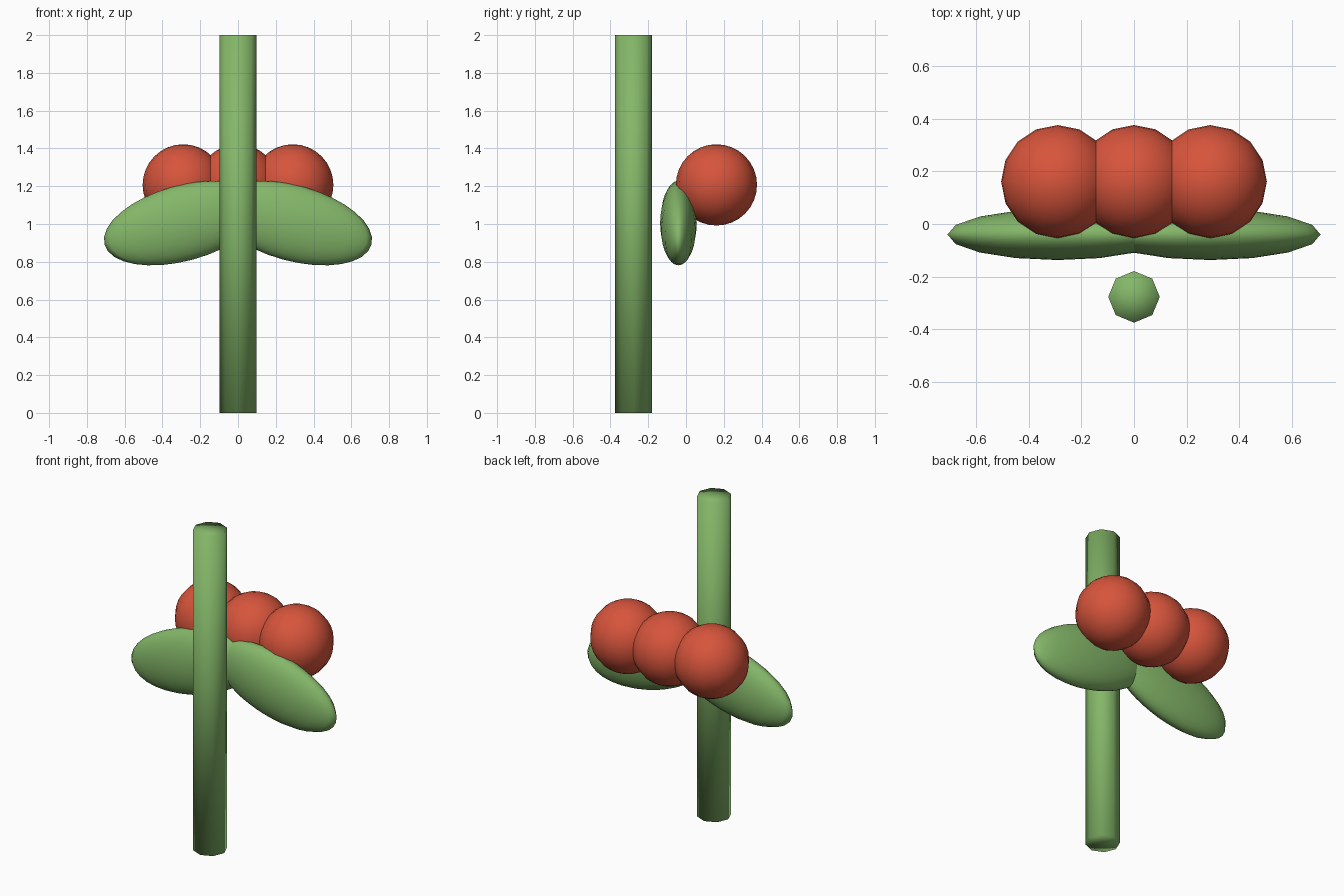
import bpy, math

if "Cube" in bpy.data.objects:
    bpy.data.objects.remove(bpy.data.objects["Cube"])

def material(name, color):
    m = bpy.data.materials.new(name)
    m.diffuse_color = color
    m.use_nodes = True
    m.node_tree.nodes["Principled BSDF"].inputs["Base Color"].default_value = m.diffuse_color
    return m

green = material("leaf_green", (0.23, 0.47, 0.14, 1))
red = material("berry_red", (0.68, 0.09, 0.045, 1))

def finish(name, mat):
    ob = bpy.context.object
    ob.name = name
    ob.data.materials.append(mat)
    bpy.ops.object.shade_smooth()
    return ob

def ellipsoid(name, loc, size, tilt, mat):
    bpy.ops.mesh.primitive_uv_sphere_add(segments=16, ring_count=16, radius=1,
                                         location=loc, rotation=(0, tilt, 0))
    ob = finish(name, mat)
    ob.scale = size
    return ob

# Stem: eight-sided, softly shaded, corners on the axes
bpy.ops.mesh.primitive_cylinder_add(vertices=8, radius=0.098, depth=2,
                                    end_fill_type='TRIFAN', location=(0, -0.277, 1))
finish("stem", green)

# Pair of drooping leaves
for side, label in ((-1, "left"), (1, "right")):
    ellipsoid("leaf_" + label, (side * 0.29, -0.04, 1.005),
              (0.432, 0.097, 0.2), side * math.radians(15.3), green)

# Row of three berries
for i in range(3):
    ellipsoid(f"berry_{i + 1}", ((i - 1) * 0.29, 0.161, 1.207),
              (0.215, 0.215, 0.215), 0, red)
